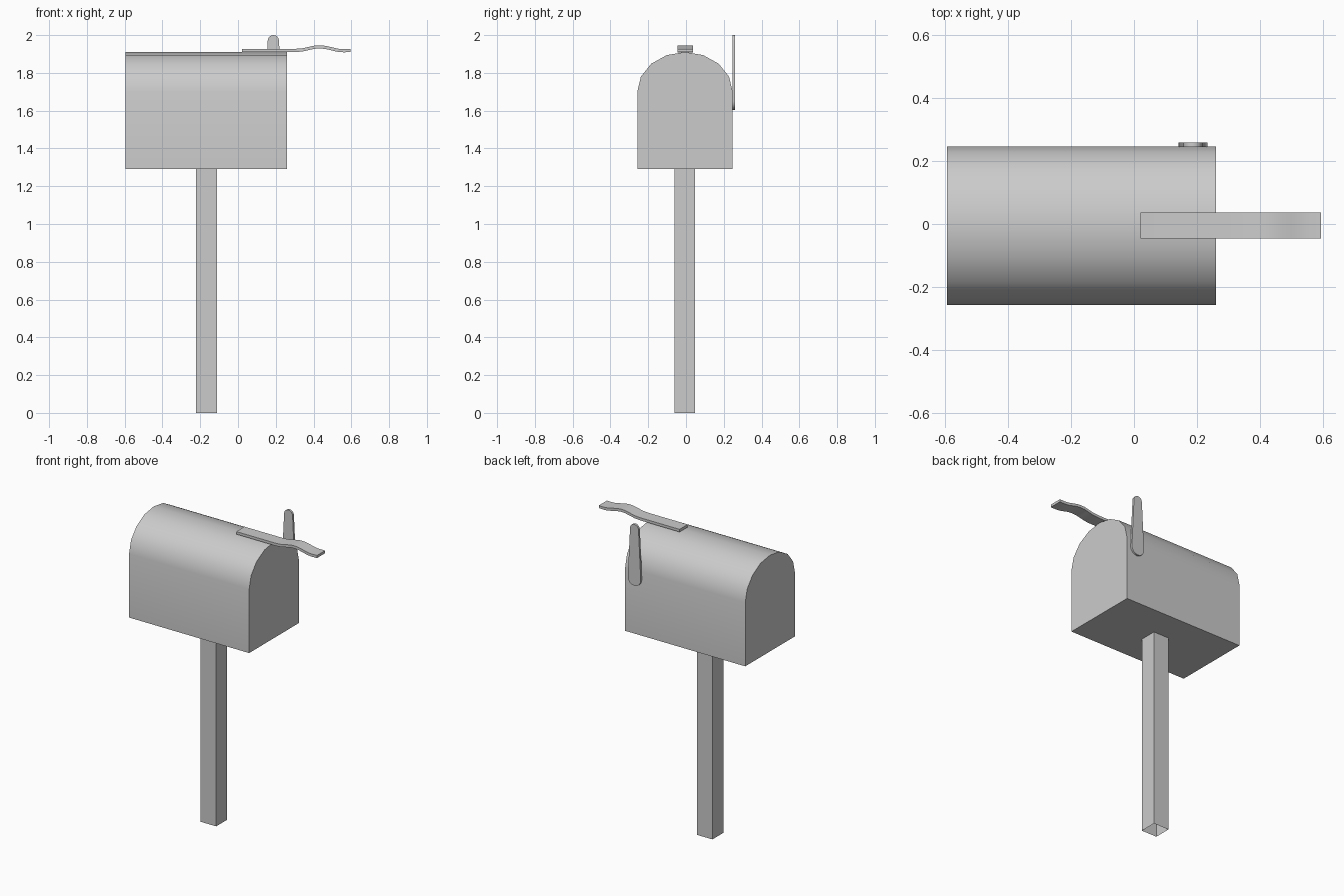
import bpy, bmesh, math
from mathutils import Vector

if "Cube" in bpy.data.objects:
    bpy.data.objects.remove(bpy.data.objects["Cube"])


def extrude_profile(name, points, move, smooth=True):
    """Close a planar outline, extrude it along move and recalculate normals."""
    bm = bmesh.new()
    face = bm.faces.new([bm.verts.new(p) for p in points])
    new = bmesh.ops.extrude_face_region(bm, geom=[face], use_keep_orig=True)["geom"]
    verts = [g for g in new if isinstance(g, bmesh.types.BMVert)]
    bmesh.ops.translate(bm, verts=verts, vec=Vector(move))
    bmesh.ops.recalc_face_normals(bm, faces=bm.faces)
    mesh = bpy.data.meshes.new(name)
    bm.to_mesh(mesh)
    bm.free()
    obj = bpy.data.objects.new(name, mesh)
    bpy.context.collection.objects.link(obj)
    if smooth:
        bpy.ops.object.select_all(action='DESELECT')
        obj.select_set(True)
        bpy.context.view_layer.objects.active = obj
        bpy.ops.object.shade_smooth_by_angle(angle=math.radians(35))
    return obj


def arc(cx, cz, rx, rz, start, end, steps):
    angles = [math.radians(start + (end - start) * i / steps) for i in range(steps + 1)]
    return [(cx + rx * math.cos(a), cz + rz * math.sin(a)) for a in angles]


# Box body with an eight-sided arched roof
cy, half = -0.0055, 0.2525
outline = [(cy - half, 1.29), (cy + half, 1.29)] + arc(cy, 1.70, half, 0.21, 0, 180, 8)
extrude_profile("mailbox_body", [(-0.595, y, z) for y, z in outline], (0.855, 0, 0))

# Square post, open at the bottom
post = extrude_profile("post", [(-0.222, -0.062, 0), (-0.112, -0.062, 0),
                                (-0.112, 0.048, 0), (-0.222, 0.048, 0)],
                       (0, 0, 1.29), smooth=False)
bm = bmesh.new()
bm.from_mesh(post.data)
bottom = [f for f in bm.faces if f.calc_center_median().z < 0.01]
bmesh.ops.delete(bm, geom=bottom, context='FACES_ONLY')
bm.to_mesh(post.data)
bm.free()

# Signal flag: tapered, rounded plate on the side
plate = arc(0.187, 1.97, 0.030, 0.030, 0, 180, 8) + arc(0.187, 1.65, 0.046, 0.046, 180, 360, 8)
extrude_profile("signal_flag", [(x, 0.245, z) for x, z in plate], (0, 0.014, 0))

# Wavy strip on the roof
wave = [(0.02, 0), (0.30, 0), (0.34, 0.003), (0.38, 0.012), (0.41, 0.018), (0.44, 0.019),
        (0.47, 0.015), (0.50, 0.008), (0.53, 0.001), (0.56, -0.001), (0.595, 0)]
lower = [(x, 1.910 + h) for x, h in wave]
upper = [(x, 1.927 + h) for x, h in reversed(wave)]
extrude_profile("roof_strip", [(x, -0.046, z) for x, z in lower + upper], (0, 0.083, 0))
